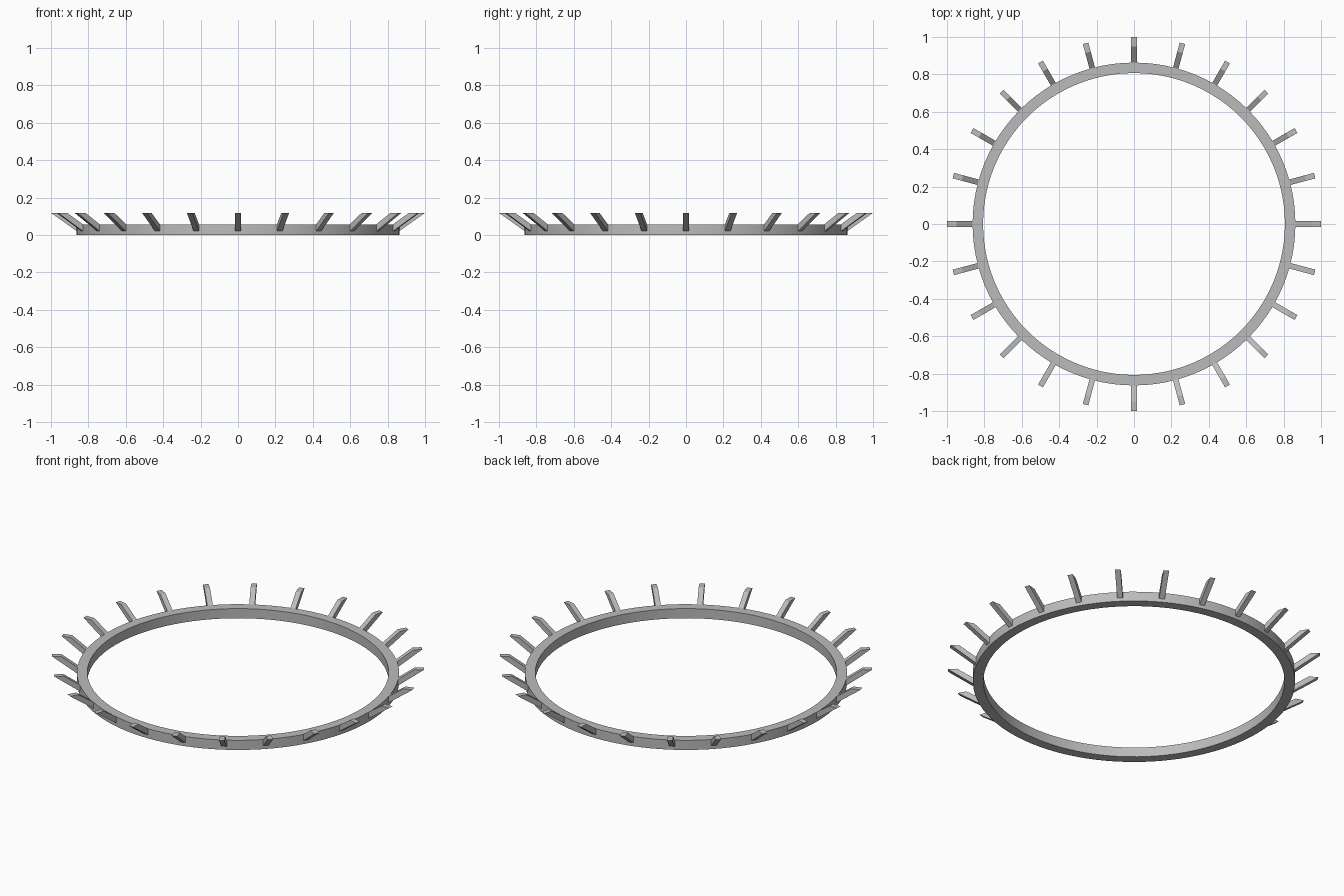
import bpy
import bmesh
from math import cos, sin, tau, radians

cube = bpy.data.objects.get("Cube")
if cube:
    bpy.data.objects.remove(cube, do_unlink=True)

# Plain grey metal
metal = bpy.data.materials.new("grey_metal")
metal.use_nodes = True
GREY = (0.5, 0.5, 0.5, 1)
metal.diffuse_color = GREY
metal.node_tree.nodes["Principled BSDF"].inputs["Base Color"].default_value = GREY

INNER, OUTER, HEIGHT = 0.807, 0.863, 0.057
SEGMENTS, PRONGS, HALF_WIDTH = 96, 24, 0.015


def make_object(name, bm):
    bmesh.ops.recalc_face_normals(bm, faces=bm.faces)
    mesh = bpy.data.meshes.new(name)
    bm.to_mesh(mesh)
    bm.free()
    mesh.materials.append(metal)
    obj = bpy.data.objects.new(name, mesh)
    bpy.context.collection.objects.link(obj)
    return obj


# Flat band: rectangular section swept around z
bm = bmesh.new()
section = [(INNER, 0), (OUTER, 0), (OUTER, HEIGHT), (INNER, HEIGHT)]
loops = []
for i in range(SEGMENTS):
    a = tau * i / SEGMENTS
    loops.append([bm.verts.new((r * cos(a), r * sin(a), z)) for r, z in section])
for i, loop in enumerate(loops):
    after = loops[(i + 1) % SEGMENTS]
    for j in range(4):
        k = (j + 1) % 4
        bm.faces.new((loop[j], loop[k], after[k], after[j]))
ring = make_object("ring_band", bm)
bpy.context.view_layer.objects.active = ring
ring.select_set(True)
bpy.ops.object.shade_smooth_by_angle(angle=radians(30))

# Slanted prongs with level tips, rooted in the outer wall of the band
profile = [(0.855, 0.015), (1.0, 0.118), (0.95, 0.118), (0.855, 0.052)]
for n in range(PRONGS):
    bm = bmesh.new()
    sides = [[bm.verts.new((r, y, z)) for r, z in profile]
             for y in (-HALF_WIDTH, HALF_WIDTH)]
    bm.faces.new(sides[0])
    bm.faces.new(sides[1][::-1])
    for j in range(4):
        k = (j + 1) % 4
        bm.faces.new((sides[0][j], sides[0][k], sides[1][k], sides[1][j]))
    prong = make_object(f"prong_{n + 1}", bm)
    prong.rotation_euler.z = tau * n / PRONGS
